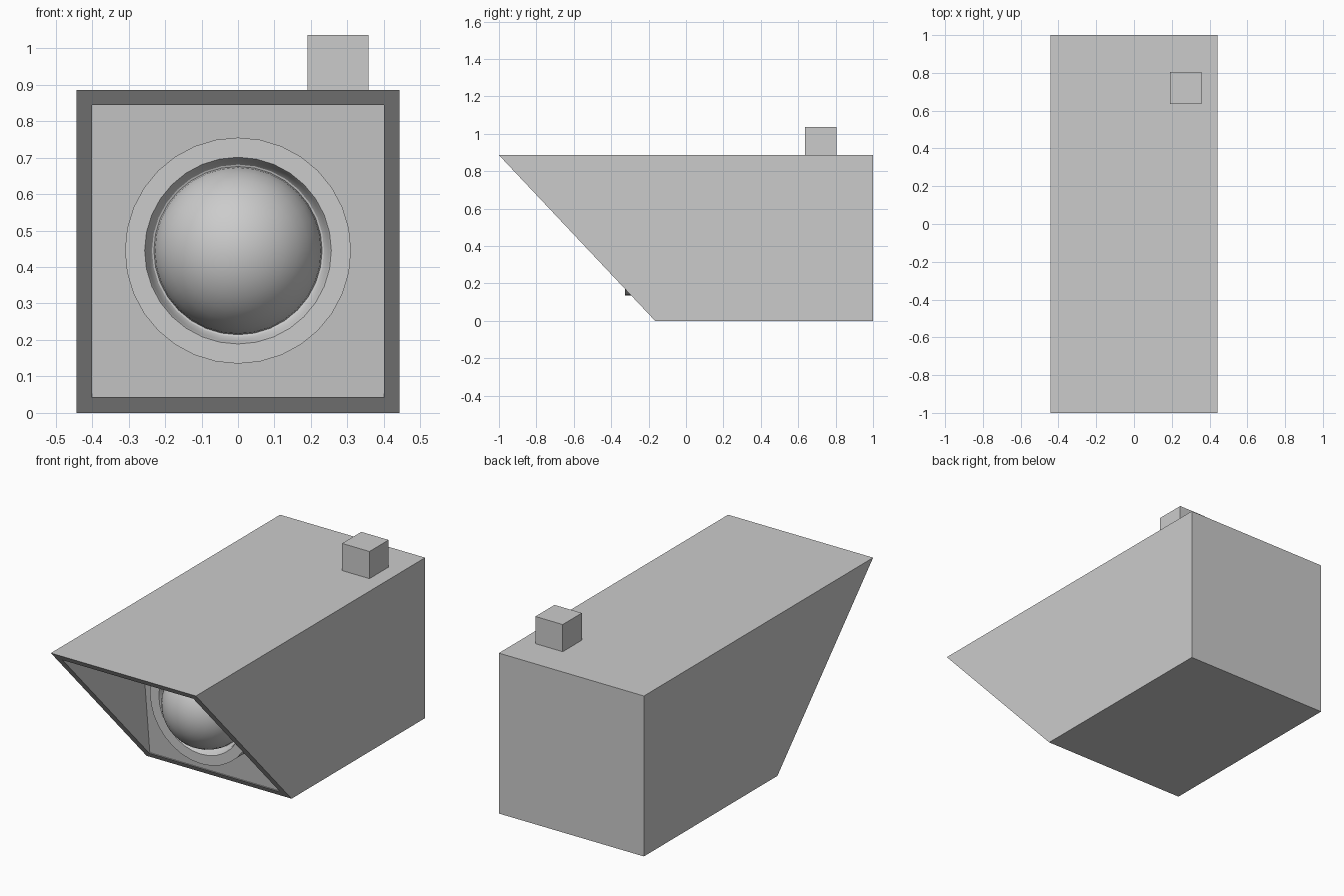
import bpy, bmesh
from math import sin, cos, pi, radians

if "Cube" in bpy.data.objects:
    bpy.data.objects.remove(bpy.data.objects["Cube"])


def make_object(name, bm, smooth=False):
    bmesh.ops.recalc_face_normals(bm, faces=bm.faces)
    mesh = bpy.data.meshes.new(name)
    bm.to_mesh(mesh)
    bm.free()
    ob = bpy.data.objects.new(name, mesh)
    bpy.context.collection.objects.link(ob)
    if smooth:
        bpy.ops.object.select_all(action='DESELECT')
        ob.select_set(True)
        bpy.context.view_layer.objects.active = ob
        bpy.ops.object.shade_smooth_by_angle(angle=radians(30))
    return ob


def slant(z):
    return -0.165 - 0.9424 * z


# Housing: nested rectangles from the back wall, round the slanted rim, into the recess
def rect(bm, hw, z0, z1, y0, y1):
    return [bm.verts.new(p) for p in
            ((-hw, y0, z0), (hw, y0, z0), (hw, y1, z1), (-hw, y1, z1))]


bm = bmesh.new()
W, H = 0.443, 0.886
w, z0, z1 = 0.40, 0.042, 0.844
loops = [rect(bm, W, 0, H, 1, 1),
         rect(bm, W, 0, H, slant(0), slant(H)),
         rect(bm, w, z0, z1, slant(z0), slant(z1)),
         rect(bm, w, z0, z1, -0.198, -0.285)]
for a, b in zip(loops, loops[1:]):
    for i in range(4):
        j = (i + 1) % 4
        bm.faces.new((a[i], a[j], b[j], b[i]))
bm.faces.new(loops[0])
bm.faces.new(loops[-1])
make_object("housing", bm)

# Lens bezel: radius / depth profile revolved about the y axis
CZ, SIDES = 0.445, 32
profile = [(0.31, -0.20), (0.31, -0.325), (0.256, -0.325), (0.25, -0.313),
           (0.245, -0.292), (0.236, -0.28), (0.215, -0.272)]
bm = bmesh.new()
rings = [[bm.verts.new((r * cos(2 * pi * k / SIDES), y, CZ + r * sin(2 * pi * k / SIDES)))
          for k in range(SIDES)] for r, y in profile]
for a, b in zip(rings, rings[1:]):
    for k in range(SIDES):
        n = (k + 1) % SIDES
        bm.faces.new((a[k], a[n], b[n], b[k]))
make_object("lens_bezel", bm, smooth=True)

# Domed lens
bm = bmesh.new()
bmesh.ops.create_uvsphere(bm, u_segments=32, v_segments=16, radius=0.232)
lens = make_object("lens", bm, smooth=True)
lens.rotation_euler.x = radians(90)
lens.location = (0, -0.265, CZ)

# Small block on the roof
bm = bmesh.new()
bmesh.ops.create_cube(bm, size=0.167)
make_object("top_block", bm).location = (0.274, 0.72, 0.9525)
